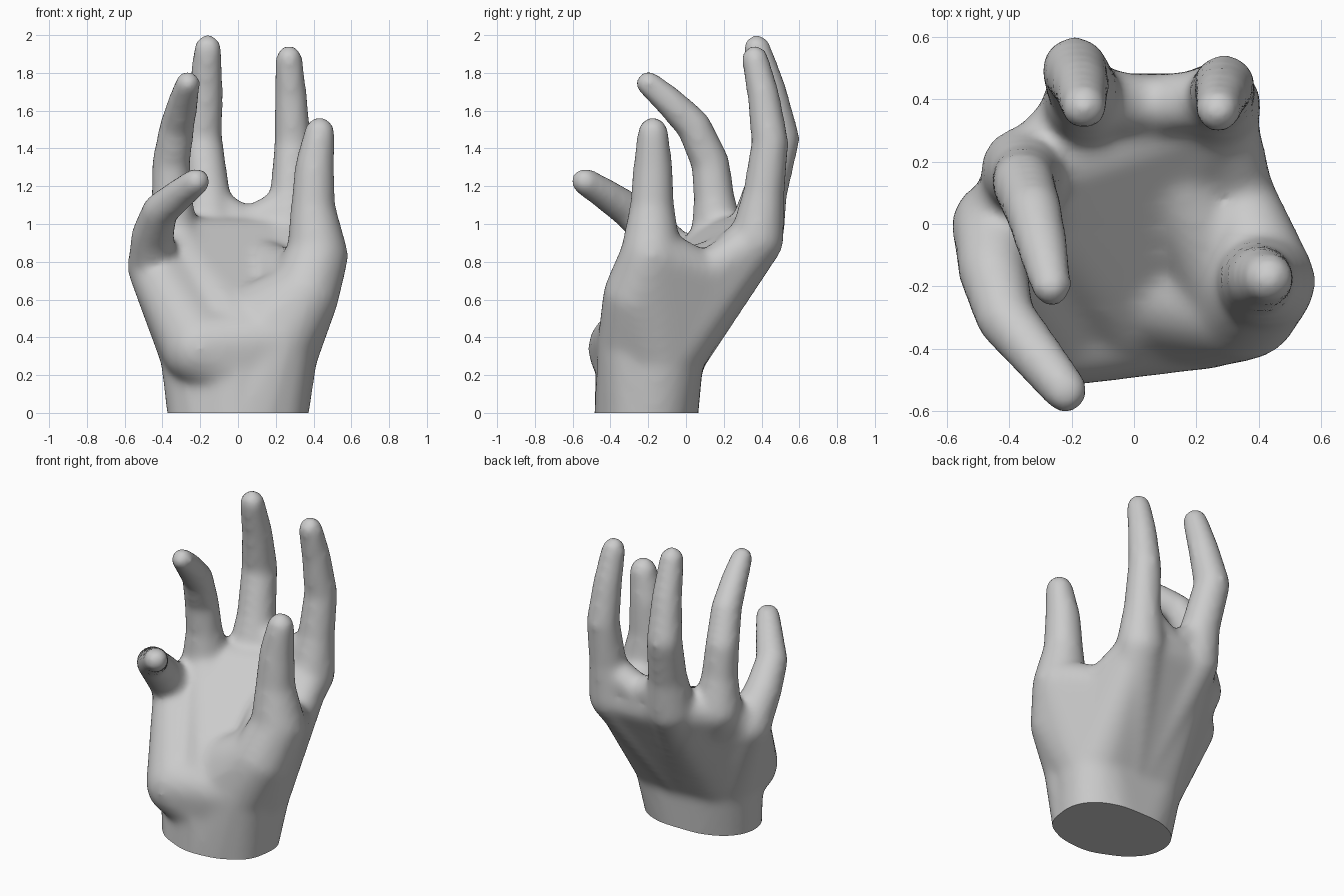
import bpy, bmesh
from mathutils import Vector

cube = bpy.data.objects.get("Cube")
if cube:
    bpy.data.objects.remove(cube, do_unlink=True)

flesh = bmesh.new()


def hull(*balls):
    """Add the convex skin around a few balls (x, y, z, radius)."""
    bm = bmesh.new()
    for x, y, z, r in balls:
        made = bmesh.ops.create_icosphere(bm, subdivisions=3, radius=r)
        bmesh.ops.translate(bm, verts=made["verts"], vec=Vector((x, y, z)))
    bmesh.ops.delete(bm, geom=bm.faces[:] + bm.edges[:], context="EDGES_FACES")
    out = bmesh.ops.convex_hull(bm, input=bm.verts[:])
    inside = {g for g in out["geom_interior"] if isinstance(g, bmesh.types.BMVert)}
    bmesh.ops.delete(bm, geom=list(inside), context="VERTS")
    bmesh.ops.recalc_face_normals(bm, faces=bm.faces[:])
    part = bpy.data.meshes.new("part")
    bm.to_mesh(part)
    bm.free()
    flesh.from_mesh(part)
    bpy.data.meshes.remove(part)


def root(finger):
    """Slimmer, lower copy of a knuckle, so the webs sink between fingers."""
    x, y, z, r = finger[0]
    return (x, y - .015, z - .02, r * .87)


# Joints of each finger from knuckle to tip
index = [(.265, .375, .92, .145), (.28, .41, 1.15, .112), (.29, .445, 1.43, .1),
         (.28, .41, 1.68, .087), (.27, .365, 1.875, .073)]
middle = [(-.15, .37, .95, .15), (-.16, .42, 1.17, .118), (-.19, .495, 1.45, .108),
          (-.17, .44, 1.71, .092), (-.16, .375, 1.93, .075)]
ring = [(-.35, .17, .92, .145), (-.35, .15, 1.13, .11), (-.355, .13, 1.32, .103),
        (-.322, .04, 1.52, .094), (-.29, -.09, 1.65, .082), (-.265, -.2, 1.745, .068)]
pinky = [(-.45, .0, .77, .137), (-.453, -.15, .94, .113), (-.413, -.3, 1.07, .097),
         (-.305, -.43, 1.16, .085), (-.22, -.535, 1.225, .075)]
thumb = [(.42, -.185, .83, .165), (.397, -.18, 1.08, .12), (.405, -.175, 1.3, .106),
         (.432, -.175, 1.485, .083)]
for finger in (index, middle, ring, pinky, thumb):
    for a, b in zip(finger, finger[1:]):
        hull(a, b)

# Wrist, carpus, heel of the palm and thumb mound
wrist = [(x, -.225, z, r) for z in (-.3, -.03) for x, r in ((-.13, .21), (0, .262), (.12, .21))]
carpus = [(-.18, -.14, .32, .235), (.19, -.14, .32, .235), (0, -.215, .25, .265)]
heel = (-.2, -.32, .34, .2)
mound = (.22, -.275, .38, .193)
thenar = (.35, -.255, .62, .185)
web = (.34, .1, .74, .11)
hull(*wrist, *carpus)
hull(*wrist, mound)
hull(*carpus, heel, mound)

# Palm strips between neighbouring knuckles, leaving the palm cupped
hull(*carpus, root(index), root(middle))
hull(*carpus, root(middle), root(ring))
hull(*carpus, root(ring), root(pinky))
for finger in (index, middle, ring, pinky):
    hull(carpus[2], finger[0])
hull(*carpus, heel, pinky[0])
hull(heel, pinky[0], (-.2, .1, .7, .15))
hull(*carpus, mound, thenar)
hull(carpus[1], thenar, thumb[0])
hull(*carpus, web, root(index))
hull(web, thumb[0], thenar, carpus[1])
hull((0, -.255, .41, .2), root(index), root(middle), root(ring))
hull(mound, thenar, (.14, .15, .8, .12))

# Webbing that curves up between index and middle finger
saddle = (.05, .38, .985, .1)
hull(saddle, root(index), root(middle))
for x in (-.14, .26):
    hull(saddle, (x, .4, 1.1, .1))

# Skin: fuse all parts and soften the joins
mesh = bpy.data.meshes.new("hand")
flesh.to_mesh(mesh)
flesh.free()
hand = bpy.data.objects.new("hand", mesh)
bpy.context.collection.objects.link(hand)
fuse = hand.modifiers.new("fuse", "REMESH")
fuse.mode = "VOXEL"
fuse.voxel_size = .02
soften = hand.modifiers.new("soften", "SMOOTH")
soften.factor = .5
soften.iterations = 18
graph = bpy.context.evaluated_depsgraph_get()
skin = bpy.data.meshes.new_from_object(hand.evaluated_get(graph))
hand.modifiers.clear()
hand.data = skin
bpy.data.meshes.remove(mesh)
skin.name = "hand"

# Flat cut at the wrist
bm = bmesh.new()
bm.from_mesh(skin)
cut = bmesh.ops.bisect_plane(bm, geom=bm.verts[:] + bm.edges[:] + bm.faces[:],
                             plane_co=(0, 0, 0), plane_no=(0, 0, 1), clear_inner=True)
rim = [g for g in cut["geom_cut"] if isinstance(g, bmesh.types.BMEdge)]
bmesh.ops.contextual_create(bm, geom=rim)
bmesh.ops.recalc_face_normals(bm, faces=bm.faces[:])
bm.to_mesh(skin)
bm.free()

# Plain grey finish
grey = bpy.data.materials.new("plain_grey")
grey.use_nodes = True
color = (.6, .6, .6, 1)
grey.diffuse_color = color
grey.node_tree.nodes["Principled BSDF"].inputs["Base Color"].default_value = color
skin.materials.clear()
skin.materials.append(grey)

bpy.context.view_layer.objects.active = hand
hand.select_set(True)
bpy.ops.object.shade_smooth_by_angle(angle=.7)
